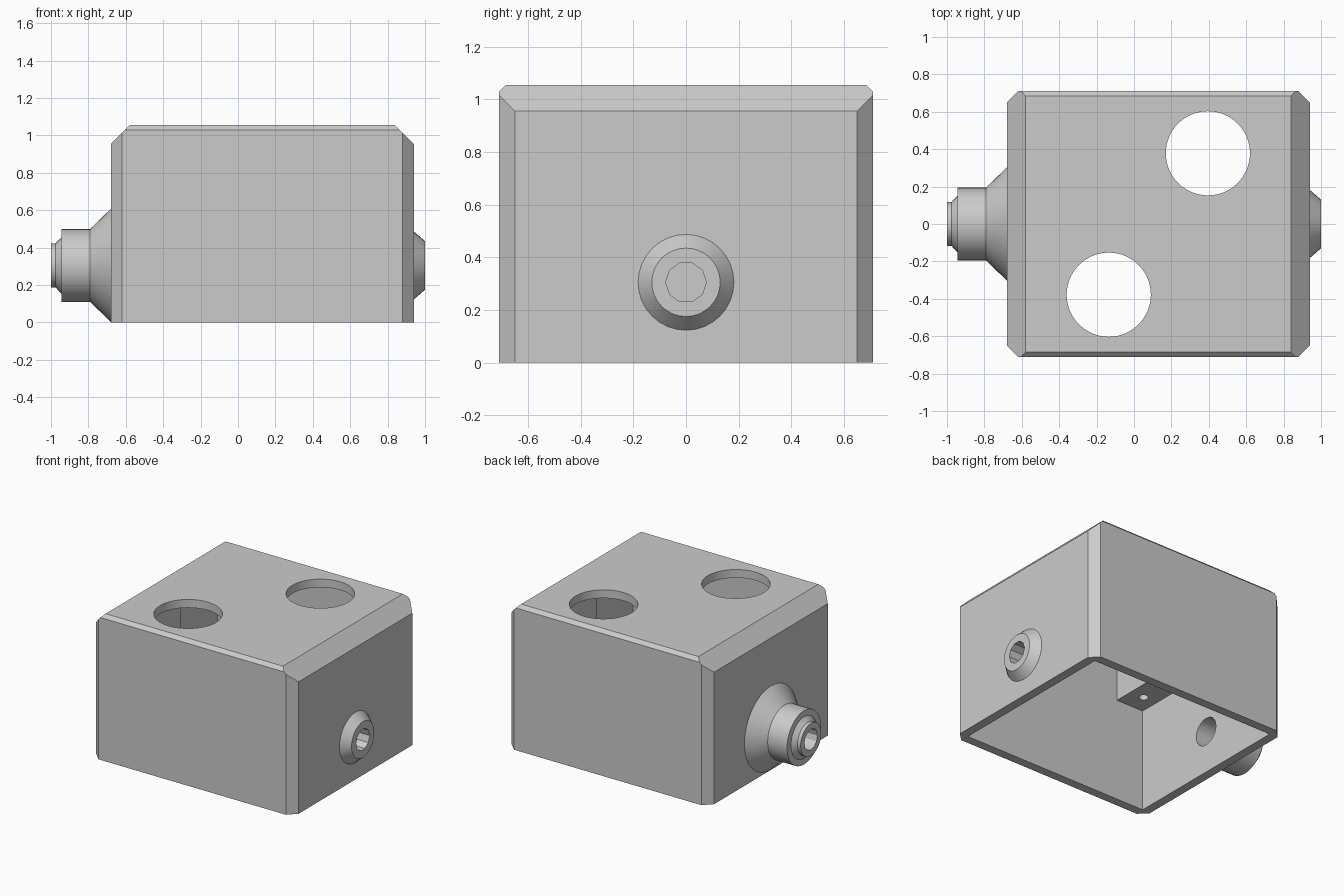
import bpy, bmesh, math
from mathutils import Matrix, Vector

cube = bpy.data.objects.get("Cube")
if cube:
    bpy.data.objects.remove(cube, do_unlink=True)

grey = bpy.data.materials.new("plain_grey")
grey.use_nodes = True
COLOUR = (0.6, 0.6, 0.6, 1)
grey.diffuse_color = COLOUR
grey.node_tree.nodes["Principled BSDF"].inputs["Base Color"].default_value = COLOUR

MID = 0.13          # x of the housing centre
HALF = Vector((0.81, 0.71))
TOP, WALL, LID = 1.055, 0.065, 0.995
AXIS_Z = 0.305      # height of both ports


def add(name, bm):
    bmesh.ops.recalc_face_normals(bm, faces=bm.faces)
    mesh = bpy.data.meshes.new(name)
    bm.to_mesh(mesh)
    bm.free()
    mesh.materials.append(grey)
    obj = bpy.data.objects.new(name, mesh)
    bpy.context.collection.objects.link(obj)
    return obj


def box_mesh(lo, hi):
    lo, hi = Vector(lo), Vector(hi)
    bm = bmesh.new()
    bmesh.ops.create_cube(bm, size=1)
    bmesh.ops.scale(bm, vec=hi - lo, verts=bm.verts)
    bmesh.ops.translate(bm, vec=(lo + hi) / 2, verts=bm.verts)
    return bm


def cylinder(name, centre, radius, depth, sides, along_x=False):
    bm = bmesh.new()
    turn = Matrix.Rotation(math.pi / 2, 4, "Y") if along_x else Matrix()
    bmesh.ops.create_cone(bm, cap_ends=True, segments=sides, radius1=radius,
                          radius2=radius, depth=depth,
                          matrix=Matrix.Translation(centre) @ turn)
    return add(name, bm)


def lathe_x(name, profile, sides):
    """Closed solid turned about the port axis from (x, radius) points."""
    bm = bmesh.new()
    rings = []
    for x, r in profile:
        rings.append([bm.verts.new((x, r * math.cos(a), AXIS_Z + r * math.sin(a)))
                      for a in (math.tau * i / sides for i in range(sides))])
    for a, b in zip(rings, rings[1:]):
        for i in range(sides):
            j = (i + 1) % sides
            bm.faces.new((a[i], a[j], b[j], b[i]))
    bm.faces.new(rings[0])
    bm.faces.new(rings[-1])
    return add(name, bm)


def cut(target, cutter):
    mod = target.modifiers.new("cut", "BOOLEAN")
    mod.operation = "DIFFERENCE"
    mod.solver = "EXACT"
    mod.object = cutter
    bpy.context.view_layer.objects.active = target
    bpy.ops.object.modifier_apply(modifier=mod.name)


# Housing: block with bevelled corners and top edges
bm = box_mesh((MID - HALF.x, -HALF.y, 0), (MID + HALF.x, HALF.y, TOP))
planes = []
for sx in (-1, 1):
    ex = MID + sx * HALF.x
    planes.append(((ex, 0, TOP - 0.1), (sx, 0, 1)))
    planes.append(((0, sx * HALF.y, TOP - 0.025), (0, sx, 1)))
    for sy in (-1, 1):
        planes.append(((ex, sy * (HALF.y - 0.06), 0), (sx, sy, 0)))
for point, normal in planes:
    res = bmesh.ops.bisect_plane(bm, geom=bm.verts[:] + bm.edges[:] + bm.faces[:],
                                 plane_co=point, plane_no=normal, clear_outer=True)
    rim = [e for e in res["geom_cut"] if isinstance(e, bmesh.types.BMEdge)]
    bmesh.ops.contextual_create(bm, geom=rim)
housing = add("housing", bm)

# Hollow inside, open at the bottom
cutters = []
inner = HALF - Vector((WALL, WALL))
cutters.append(add("cavity_cutter", box_mesh((MID - inner.x, -inner.y, -0.2),
                                             (MID + inner.x, inner.y, LID))))
# Two round openings in the lid
for s in (-1, 1):
    cutters.append(cylinder("lid_hole_cutter", (MID + s * 0.265, s * 0.378, TOP),
                            0.225, 0.4, 64))

# Turned ports on the two ends
nozzle = lathe_x("nozzle", [(-0.67, 0.303), (-0.68, 0.303), (-0.79, 0.195),
                            (-0.945, 0.195), (-0.945, 0.15), (-0.975, 0.118),
                            (-1.0, 0.118)], 32)
nub = lathe_x("side_nub", [(0.93, 0.182), (0.94, 0.182), (1.0, 0.13)], 32)

# Port bores
wide = cylinder("wide_bore_cutter", (-0.65, 0, AXIS_Z), 0.1, 0.3, 24, True)
narrow = cylinder("narrow_bore_cutter", (-0.9, 0, AXIS_Z), 0.075, 0.4, 12, True)
blind = cylinder("blind_bore_cutter", (1.0, 0, AXIS_Z), 0.077, 0.2, 10, True)
for c in cutters + [wide, blind]:
    cut(housing, c)
cut(nozzle, wide)
cut(nozzle, narrow)
cut(nub, blind)
cutters += [wide, narrow, blind]

# Screw blocks under the lid, in two opposite corners
blocks = []
for s, side in ((-1, "right"), (1, "left")):
    xs = sorted((MID + s * (inner.x + 0.005), MID + s * (inner.x - 0.22)))
    ys = sorted((s * (inner.y + 0.005), s * 0.09))
    block = add(side + "_screw_block", box_mesh((xs[0], ys[0], 0.745),
                                                (xs[1], ys[1], LID + 0.005)))
    hole = cylinder("screw_hole_cutter", (MID + s * (inner.x - 0.11),
                    s * (inner.y - 0.14), 0.745), 0.032, 0.3, 12)
    cut(block, hole)
    cutters.append(hole)
    blocks.append(block)

for c in cutters:
    bpy.data.objects.remove(c, do_unlink=True)

# Smooth the round surfaces, keep corners crisp
bpy.ops.object.select_all(action="DESELECT")
for obj in [housing, nozzle, nub] + blocks:
    obj.select_set(True)
bpy.context.view_layer.objects.active = housing
bpy.ops.object.shade_smooth_by_angle(angle=math.radians(22))
